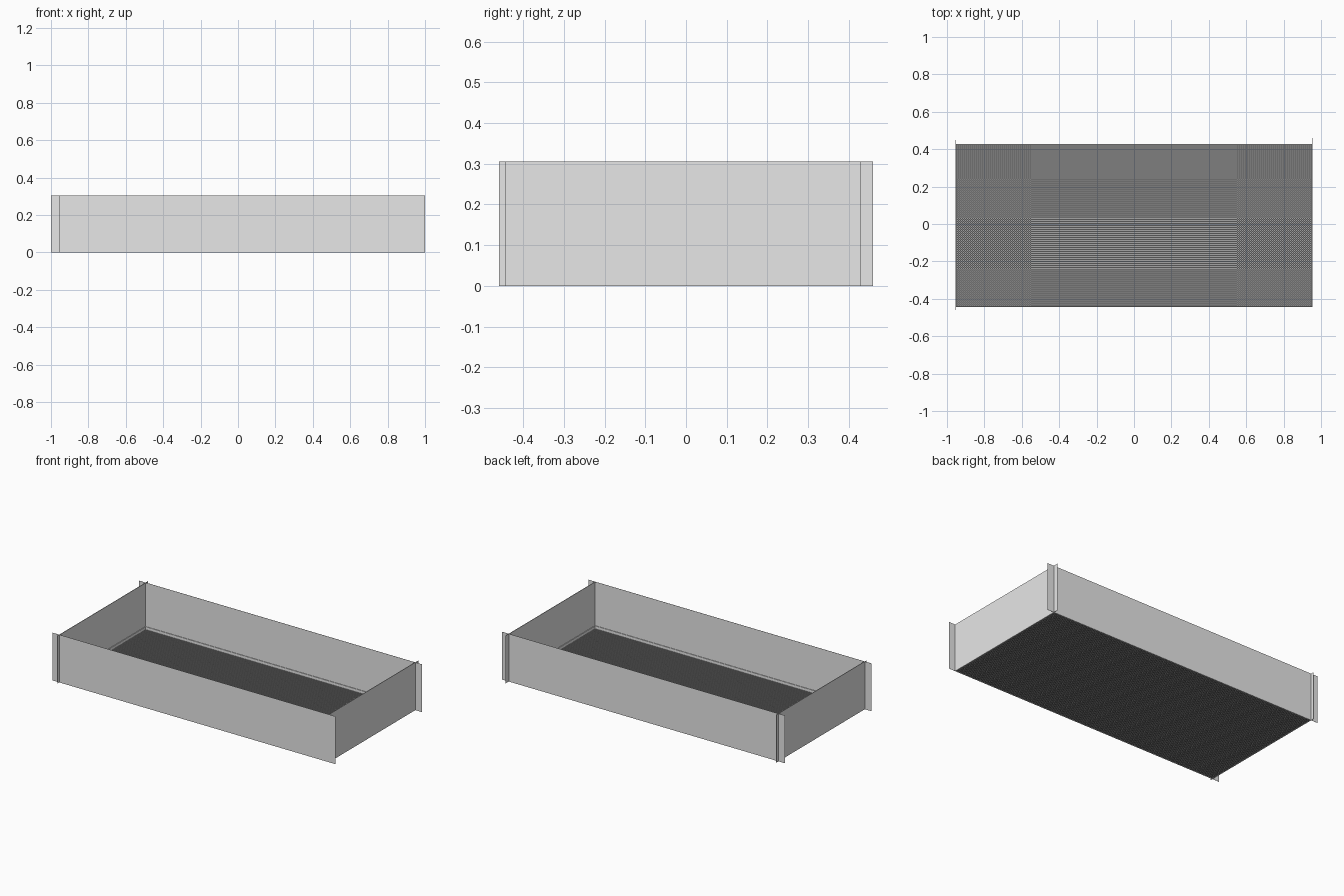
import bpy, bmesh
from mathutils import Matrix, Vector

if "Cube" in bpy.data.objects:
    bpy.data.objects.remove(bpy.data.objects["Cube"])


def material(name, grey):
    m = bpy.data.materials.new(name)
    m.diffuse_color = (grey, grey, grey, 1)
    m.use_nodes = True
    m.node_tree.nodes["Principled BSDF"].inputs["Base Color"].default_value = m.diffuse_color
    return m


steel = material("light grey steel", 0.8)
dark_wire = material("dark grey wire", 0.25)

H = 0.305             # wall height
XE = 0.953            # end wall position
YF, YB = -0.443, 0.428  # front and back wall positions
T = 0.001             # sheet thickness


def add_box(bm, x0, x1, y0, y1, z0, z1):
    size = Matrix.Diagonal((x1 - x0, y1 - y0, z1 - z0, 1))
    mid = Vector((x0 + x1, y0 + y1, z0 + z1)) / 2
    bmesh.ops.create_cube(bm, size=1, matrix=Matrix.Translation(mid) @ size)


def make(name, boxes, mat=steel):
    bm = bmesh.new()
    for b in boxes:
        add_box(bm, *b)
    mesh = bpy.data.meshes.new(name)
    bm.to_mesh(mesh)
    bm.free()
    mesh.materials.append(mat)
    ob = bpy.data.objects.new(name, mesh)
    bpy.context.collection.objects.link(ob)


# Long walls run past the end walls to form corner flanges
for name, y in (("front_wall", YF), ("back_wall", YB)):
    make(name, [(-1, 1, y - T / 2, y + T / 2, 0, H)])

# End walls, whose ends also run past the long walls
make("left_end_wall", [(-XE - T / 2, -XE + T / 2, -0.459, 0.45, 0, H)])
make("right_end_wall", [(XE - T / 2, XE + T / 2, YF, 0.459, 0, H)])

# Thin bottom bands inside the tray, holding the mesh
B = 0.025
make("long_bottom_bands", [
    (-XE, XE, YF, YF + 0.004, 0, B),
    (-XE, XE, YB - 0.004, YB, 0, B)])
make("end_bottom_bands", [
    (-XE, -XE + 0.004, YF, YB, 0, B),
    (XE - 0.004, XE, YF, YB, 0, B)])

# Narrow folded rim inside the end walls
make("end_top_rims", [
    (-XE, -XE + 0.003, YF, YB, H - 0.008, H),
    (XE - 0.003, XE, YF, YB, H - 0.008, H)])

# Floor of fine crossed wires
pitch, wire = 0.0107, 0.0065
nx = int(2 * XE / pitch)
ny = int((YB - YF) / pitch)
make("mesh_cross_wires", [
    (x - wire / 2, x + wire / 2, YF, YB, 0.001, 0.005)
    for x in (-XE + (i + 0.5) * 2 * XE / nx for i in range(nx))], dark_wire)
make("mesh_long_wires", [
    (-XE, XE, y - wire / 2, y + wire / 2, 0.003, 0.007)
    for y in (YF + (i + 0.5) * (YB - YF) / ny for i in range(ny))], dark_wire)
